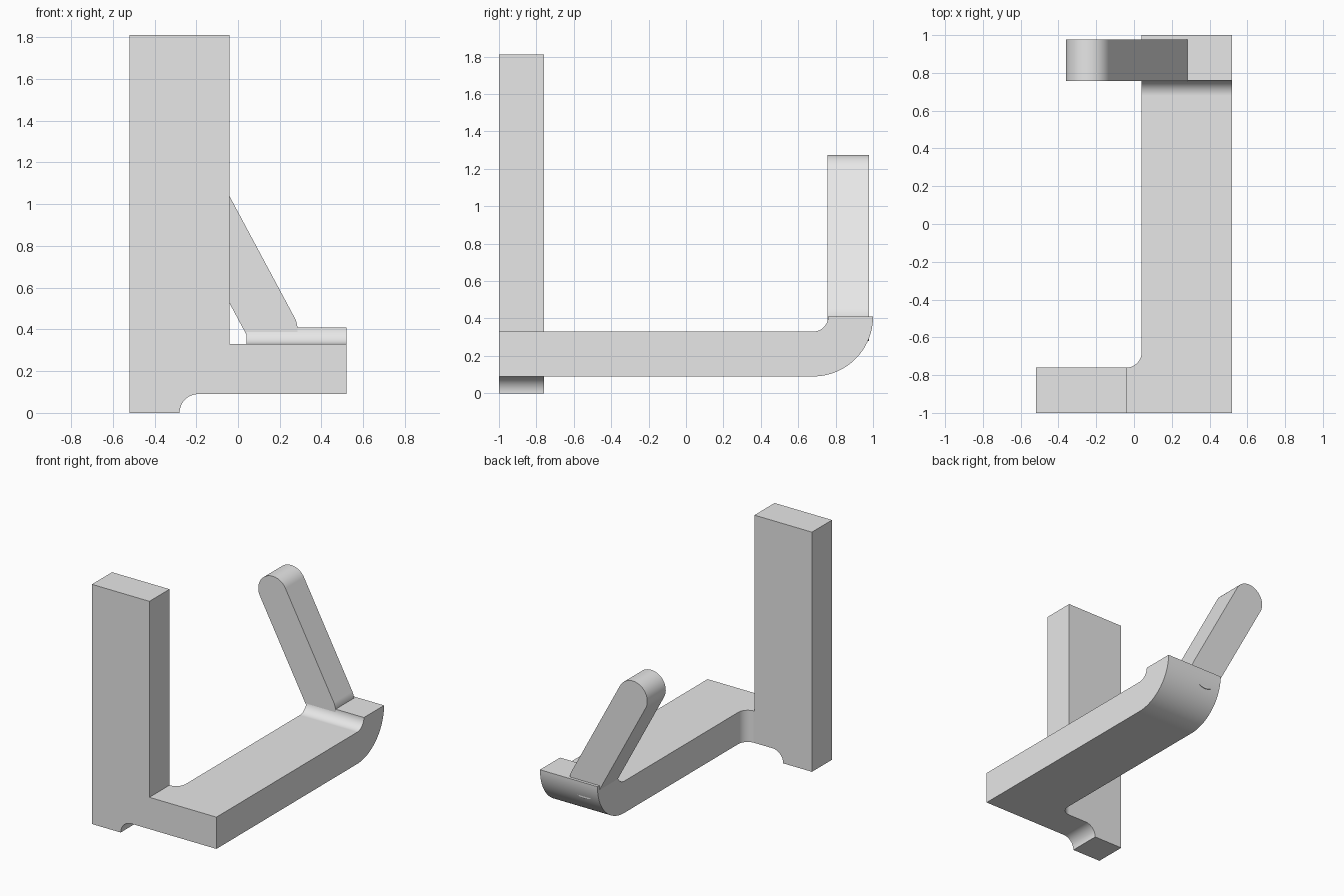
import bpy, bmesh
from math import cos, sin, radians, degrees, atan2
from mathutils import Vector

if "Cube" in bpy.data.objects:
    bpy.data.objects.remove(bpy.data.objects["Cube"])

grey = bpy.data.materials.new("light_grey")
grey.use_nodes = True
grey.diffuse_color = (0.8, 0.8, 0.8, 1)
grey.node_tree.nodes["Principled BSDF"].inputs["Base Color"].default_value = (0.8, 0.8, 0.8, 1)


def arc(cx, cy, r, start, end, steps=20):
    """Points along a circular arc, angles in degrees."""
    angles = [radians(start + (end - start) * i / steps) for i in range(steps + 1)]
    return [(cx + r * cos(a), cy + r * sin(a)) for a in angles]


def prism(name, profile, axis, low, high):
    """Extrude a 2D profile along the given axis."""
    place = {
        "x": lambda u, v, w: (w, u, v),
        "y": lambda u, v, w: (u, w, v),
        "z": lambda u, v, w: (u, v, w),
    }[axis]
    bm = bmesh.new()
    face = bm.faces.new([bm.verts.new(place(u, v, low)) for u, v in profile])
    moved = bmesh.ops.extrude_face_region(bm, geom=[face])["geom"]
    bmesh.ops.translate(bm, verts=[g for g in moved if isinstance(g, bmesh.types.BMVert)],
                        vec=Vector(place(0, 0, high - low)))
    bmesh.ops.recalc_face_normals(bm, faces=bm.faces)
    mesh = bpy.data.meshes.new(name)
    bm.to_mesh(mesh)
    bm.free()
    mesh.materials.append(grey)
    obj = bpy.data.objects.new(name, mesh)
    bpy.context.collection.objects.link(obj)
    return obj


def activate(obj):
    bpy.ops.object.select_all(action="DESELECT")
    obj.select_set(True)
    bpy.context.view_layer.objects.active = obj


def join(base, other):
    """Fuse another solid into the base."""
    activate(base)
    mod = base.modifiers.new("fuse", "BOOLEAN")
    mod.operation = "UNION"
    mod.solver = "EXACT"
    mod.object = other
    bpy.ops.object.modifier_apply(modifier=mod.name)
    bpy.data.objects.remove(other)


def smooth(obj):
    activate(obj)
    bpy.ops.object.shade_smooth_by_angle(angle=radians(25))
    mod = obj.modifiers.new("flat_normals", "WEIGHTED_NORMAL")
    mod.keep_sharp = True


# Upright post with its foot and the front end of the arm
outline = [(-0.52, 0)] + arc(-0.19, 0, 0.09, 180, 90)
outline += [(0.52, 0.09), (0.52, 0.33), (-0.04, 0.33), (-0.04, 1.81), (-0.52, 1.81)]
frame = prism("post_and_arm", outline, "y", -1, -0.76)

# Long arm, curling up at the back
curl = [(-1, 0.09)] + arc(0.68, 0.41, 0.32, -90, 0, 32)
curl += arc(0.68, 0.41, 0.08, 0, -90) + [(-1, 0.33)]
join(frame, prism("arm", curl, "x", 0.04, 0.52))

# Rounded inside corner between post and arm
corner = arc(-0.04, -0.68, 0.08, -90, 0) + [(0.1, -0.68), (0.1, -0.9), (-0.04, -0.9)]
join(frame, prism("corner_fillet", corner, "z", 0.09, 0.33))
smooth(frame)

# Leaning finger with round ends, its foot sunk in the curl
foot, tip, radius = Vector((0.164, 0.4)), Vector((-0.24, 1.154)), 0.121
lean = degrees(atan2(tip.y - foot.y, tip.x - foot.x))
capsule = arc(*tip, radius, lean - 90, lean + 90, 28)
capsule += arc(*foot, radius, lean + 90, lean + 270, 28)
smooth(prism("finger", capsule, "y", 0.757, 0.978))
